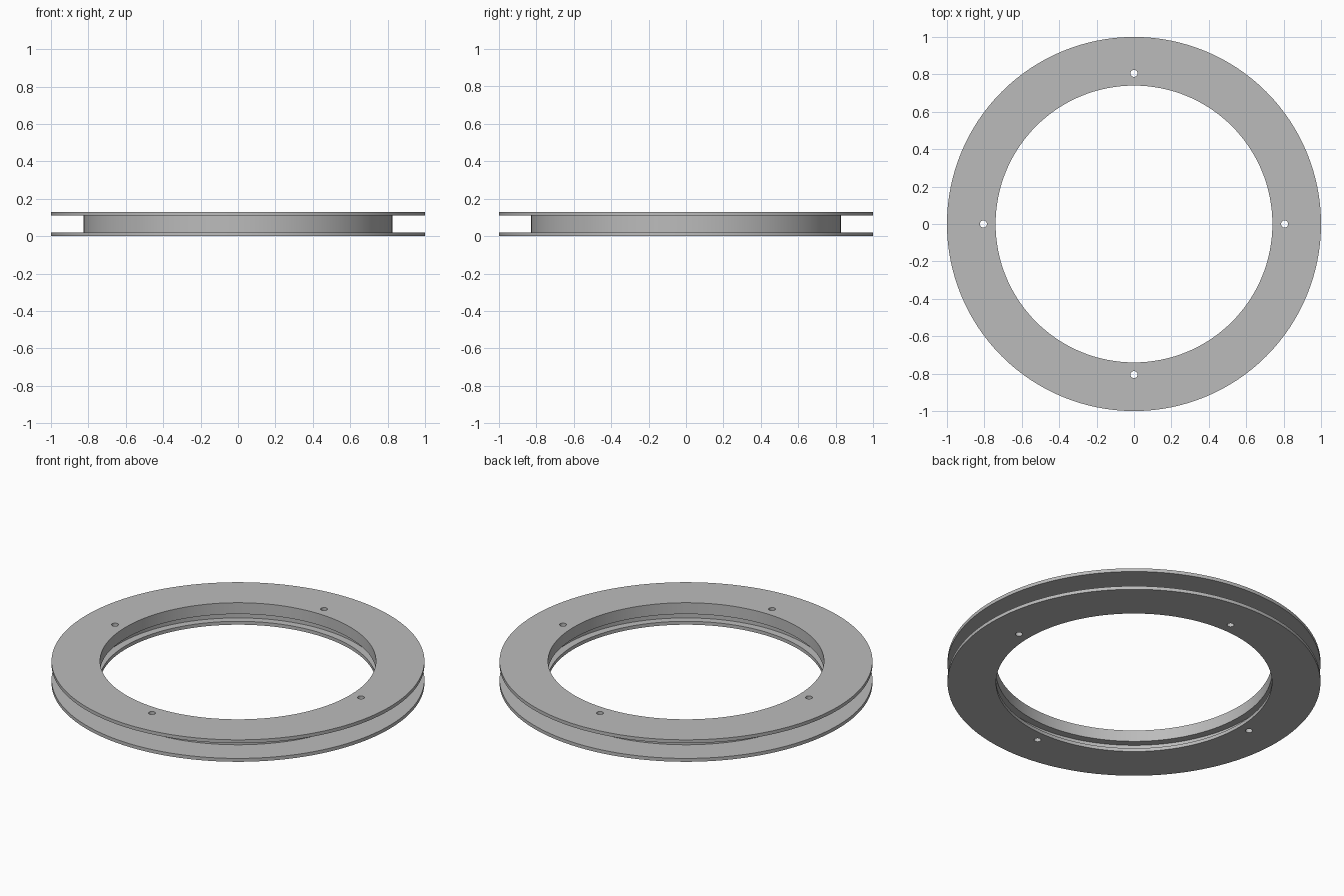
import bpy, bmesh, math
from mathutils import Matrix, Vector

cube = bpy.data.objects.get("Cube")
if cube:
    bpy.data.objects.remove(cube, do_unlink=True)

SEGMENTS = 128
HEIGHT, PLATE = 0.13, 0.02
OUTER, HUB, GROOVE, BORE = 1.0, 0.827, 0.783, 0.74
STEP = 0.063
HOLE_RADIUS, HOLE_CIRCLE = 0.019, 0.805

grey = bpy.data.materials.new("light grey")
grey.use_nodes = True
colour = (0.5, 0.5, 0.5, 1)
grey.diffuse_color = colour
grey.node_tree.nodes["Principled BSDF"].inputs["Base Color"].default_value = colour


def add_object(name, bm):
    bmesh.ops.recalc_face_normals(bm, faces=bm.faces)
    mesh = bpy.data.meshes.new(name)
    bm.to_mesh(mesh)
    bm.free()
    mesh.materials.append(grey)
    obj = bpy.data.objects.new(name, mesh)
    bpy.context.collection.objects.link(obj)
    return obj


# Flanged ring: one closed cross-section turned around z
profile = [
    (BORE, 0), (OUTER, 0), (OUTER, PLATE), (HUB, PLATE),
    (HUB, HEIGHT - PLATE), (OUTER, HEIGHT - PLATE), (OUTER, HEIGHT),
    (BORE, HEIGHT), (BORE, STEP), (GROOVE, STEP), (GROOVE, PLATE), (BORE, PLATE),
]
bm = bmesh.new()
verts = [bm.verts.new((r, 0, z)) for r, z in profile]
edges = [bm.edges.new((v, verts[(i + 1) % len(verts)])) for i, v in enumerate(verts)]
bmesh.ops.spin(bm, geom=verts + edges, cent=(0, 0, 0), axis=(0, 0, 1),
               angle=math.tau, steps=SEGMENTS, use_merge=True)
bmesh.ops.remove_doubles(bm, verts=bm.verts, dist=1e-5)
ring = add_object("flanged_ring", bm)

# Four screw holes through both flanges and the hub wall
bm = bmesh.new()
for i in range(4):
    a = i * math.pi / 2
    spot = Vector((math.cos(a), math.sin(a), 0)) * HOLE_CIRCLE
    spot.z = HEIGHT / 2
    bmesh.ops.create_cone(bm, cap_ends=True, segments=24, radius1=HOLE_RADIUS,
                          radius2=HOLE_RADIUS, depth=HEIGHT * 2,
                          matrix=Matrix.Translation(spot))
cutter = add_object("hole_cutter", bm)
cutter.hide_render = True

cut = ring.modifiers.new("screw_holes", 'BOOLEAN')
cut.operation = 'DIFFERENCE'
cut.solver = 'EXACT'
cut.object = cutter

# Apply the cut, drop the helper and shade the curved walls smoothly
bpy.ops.object.select_all(action='DESELECT')
ring.select_set(True)
bpy.context.view_layer.objects.active = ring
bpy.ops.object.modifier_apply(modifier=cut.name)
bpy.data.objects.remove(cutter, do_unlink=True)
bpy.ops.object.shade_smooth_by_angle(angle=math.radians(30))
